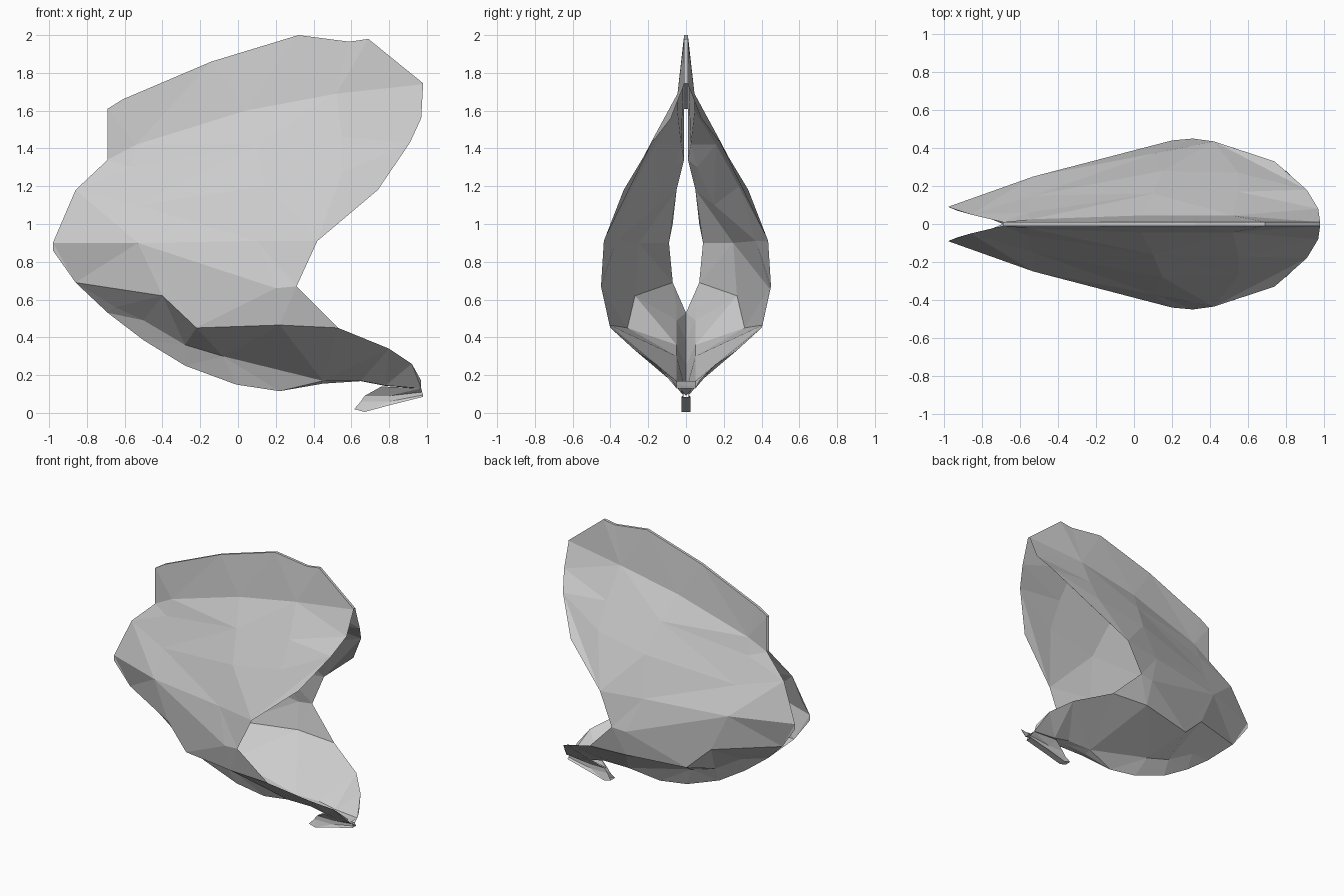
import bpy
import bmesh
from mathutils import Vector


def bridge(bm, a, b):
    """Triangulate the strip between two polylines, using the shorter diagonal."""
    i = j = 0
    while i < len(a) - 1 or j < len(b) - 1:
        step_a = (a[i + 1].co - b[j].co).length if i < len(a) - 1 else 1e9
        step_b = (b[j + 1].co - a[i].co).length if j < len(b) - 1 else 1e9
        if step_a <= step_b:
            tri = [a[i], a[i + 1], b[j]]
            i += 1
        else:
            tri = [a[i], b[j + 1], b[j]]
            j += 1
        if len(set(tri)) == 3 and not bm.faces.get(tri):
            bm.faces.new(tri)


def half_shell(name, rows):
    """Skin neighbouring rows on the +y side, then mirror across y."""
    bm = bmesh.new()
    found = {}

    def vert(p):
        if p not in found:
            found[p] = bm.verts.new(Vector(p))
        return found[p]

    lines = [[vert(p) for p in row] for row in rows]
    for a, b in zip(lines, lines[1:]):
        bridge(bm, a, b)
    bmesh.ops.recalc_face_normals(bm, faces=bm.faces)
    # face outward, away from the middle plane
    if sum(f.normal.y * f.calc_area() for f in bm.faces) < 0:
        bmesh.ops.reverse_faces(bm, faces=bm.faces)
    mesh = bpy.data.meshes.new(name)
    bm.to_mesh(mesh)
    bm.free()
    ob = bpy.data.objects.new(name, mesh)
    bpy.context.collection.objects.link(ob)
    mod = ob.modifiers.new("mirror", 'MIRROR')
    mod.use_axis = (False, True, False)
    mod.merge_threshold = 0.001


def row_at(y, pts):
    return [(x, y, z) for x, z in pts]


# shared seams
crest_base = [(-0.69, .01, 1.34), (-0.54, .025, 1.42), (0.04, .045, 1.60),
              (0.52, .045, 1.69), (0.98, .01, 1.74)]
cheek = [(-0.98, .09, .90), (-0.53, .25, .90), (0.20, .44, .66), (0.31, .45, .67)]
lip = [(-0.98, .09, .86), (-0.86, .07, .69), (-0.40, .27, .62), (-0.22, .31, .45),
       (0.22, .405, .465), (0.53, .40, .45)]

# thin hollow crest: closed on top, open at the rear
ridge = [(-0.69, 1.61), (-0.61, 1.66), (-0.14, 1.86), (0.32, 2.0),
         (0.59, 1.965), (0.69, 1.98), (0.98, 1.745)]
half_shell("crest", [row_at(0, ridge), row_at(.01, ridge), crest_base])

# upper dome, open at the front and the rear
half_shell("upper_shell", [
    crest_base + [(0.97, .08, 1.56)],
    [(-0.69, .01, 1.34), (-0.56, .06, 1.30), (0.10, .16, 1.42), (0.55, .17, 1.46),
     (0.97, .08, 1.56), (0.91, .18, 1.43)],
    [(-0.69, .01, 1.34), (-0.86, .05, 1.18), (-0.53, .15, 1.10), (0.15, .28, 1.20),
     (0.55, .27, 1.27), (0.91, .18, 1.43), (0.74, .33, 1.18)],
    [(-0.86, .05, 1.18), (-0.93, .07, 1.0), (-0.98, .09, .90), (-0.53, .25, .90),
     (0.10, .37, .91), (0.42, .435, .91)],
    cheek,
    lip])

# lower jaw with a V-shaped keel
half_shell("jaw", [
    lip[1:] + [(0.80, .28, .34), (0.92, .16, .26), (0.97, .07, .17)],
    [lip[1]] + row_at(.05, [(-0.65, .56), (-0.50, .49), (-0.28, .36), (-0.08, .30),
                            (0.45, .17), (0.65, .17), (0.78, .145), (0.97, .13)]),
    [lip[1]] + row_at(0, [(-0.69, .53), (-0.50, .385), (-0.28, .25), (-0.01, .15),
                          (0.22, .115), (0.45, .155), (0.65, .168), (0.78, .143),
                          (0.97, .128)])])

# small hooked barb under the jaw tip
foot = [(0.615, .02), (0.67, .005), (0.80, .04), (0.98, .085)]
half_shell("chin_barb", [
    row_at(0, [(0.67, .09), (0.76, .14), (0.97, .13)]),
    row_at(.045, [(0.76, .14), (0.97, .13)]),
    row_at(.012, [(0.67, .09), (0.80, .09), (0.975, .11)]),
    row_at(.012, [(0.65, .06), (0.80, .06), (0.98, .095)]),
    row_at(.025, foot),
    row_at(0, foot)])
